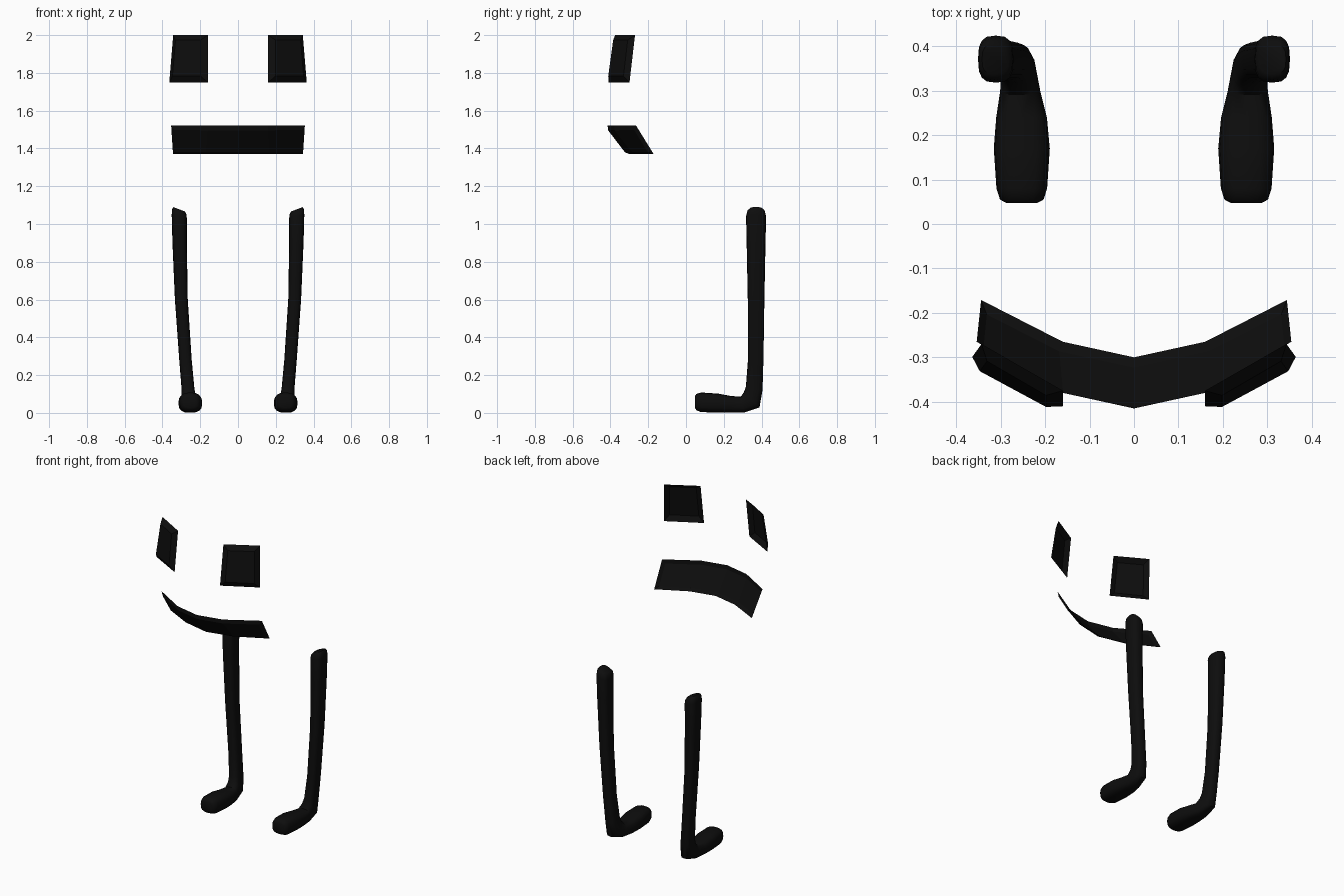
import bpy, bmesh, math
from mathutils import Vector

if "Cube" in bpy.data.objects:
    bpy.data.objects.remove(bpy.data.objects["Cube"])

black = bpy.data.materials.new("matte_black")
black.diffuse_color = (0.004, 0.004, 0.004, 1)
black.use_nodes = True
black.node_tree.nodes["Principled BSDF"].inputs["Base Color"].default_value = black.diffuse_color


def finish(name, bm):
    mesh = bpy.data.meshes.new(name)
    bm.to_mesh(mesh)
    bm.free()
    mesh.materials.append(black)
    obj = bpy.data.objects.new(name, mesh)
    bpy.context.collection.objects.link(obj)
    return obj


def plate(name, lower, upper, inset, depth):
    """Open sheet between two edges, with a bevelled raised centre."""
    bm = bmesh.new()
    lo = [bm.verts.new(p) for p in lower]
    up = [bm.verts.new(p) for p in upper]
    for i in range(len(lo) - 1):
        bm.faces.new((lo[i], lo[i + 1], up[i + 1], up[i]))
    bm.normal_update()
    bmesh.ops.inset_region(bm, faces=bm.faces[:], thickness=inset, depth=depth,
                           use_boundary=True, use_even_offset=True)
    return finish(name, bm)


# Eyes: slanted plates wrapping around the face
for side, label in ((-1, "left"), (1, "right")):
    lower = [(side * 0.16, -0.41, 1.75), (side * 0.364, -0.299, 1.75)]
    upper = [(side * 0.16, -0.375, 2.0), (side * 0.343, -0.27, 2.0)]
    if side < 0:
        lower.reverse()
        upper.reverse()
    plate(label + "_eye", lower, upper, 0.03, 0.024)

# Mouth: curved band leaning back toward its lower edge
low = [(0.344, -0.171), (0.16, -0.265), (0, -0.30)]
top = [(0.354, -0.265), (0.16, -0.38), (0, -0.415)]


def mirrored(half, z):
    return [(-x, y, z) for x, y in half] + [(x, y, z) for x, y in half[-2::-1]]


plate("mouth", mirrored(low, 1.37), mirrored(top, 1.522), 0.022, 0.013)

# Leg sections, toe to hip: x, y, z, half width, half depth, pitch, end slant
SECTIONS = [
    (0.2525, 0.047, 0.058, 0.034, 0.030, 0, 0),
    (0.2525, 0.055, 0.057, 0.049, 0.043, 0, 0),
    (0.2525, 0.080, 0.056, 0.057, 0.052, 0, 0),
    (0.2525, 0.170, 0.052, 0.063, 0.050, 0, 0),
    (0.2530, 0.240, 0.045, 0.057, 0.044, 0, 0),
    (0.2560, 0.300, 0.044, 0.045, 0.043, 12, 0),
    (0.2610, 0.348, 0.070, 0.039, 0.058, 45, 0),
    (0.2650, 0.361, 0.130, 0.034, 0.045, 78, 0),
    (0.2780, 0.369, 0.280, 0.033, 0.041, 90, 0),
    (0.3000, 0.371, 0.600, 0.034, 0.044, 90, 0),
    (0.3090, 0.371, 0.900, 0.038, 0.050, 90, 0),
    (0.3110, 0.371, 1.040, 0.040, 0.053, 90, 0.2),
    (0.3110, 0.371, 1.066, 0.038, 0.047, 90, 0.35),
    (0.3120, 0.371, 1.078, 0.030, 0.034, 90, 0.38),
]
SIDES = 16


def leg(name, side):
    bm = bmesh.new()
    rings = []
    for x, y, z, w, d, pitch, slant in SECTIONS:
        a = math.radians(pitch)
        ring = []
        for i in range(SIDES):
            t = 2 * math.pi * i / SIDES
            c, s = math.cos(t), math.sin(t)
            # rounded-square cross-section
            u = w * math.copysign(abs(c) ** 0.7, c)
            v = d * math.copysign(abs(s) ** 0.7, s)
            p = Vector((x + u, y - v * math.sin(a), z + v * math.cos(a) + slant * u))
            p.x *= side
            ring.append(bm.verts.new(p))
        rings.append(ring)
    for r0, r1 in zip(rings, rings[1:]):
        for i in range(SIDES):
            j = (i + 1) % SIDES
            bm.faces.new((r0[i], r0[j], r1[j], r1[i]))
    bm.faces.new(rings[0])
    bm.faces.new(rings[-1])
    bmesh.ops.recalc_face_normals(bm, faces=bm.faces[:])
    obj = finish(name, bm)
    bpy.context.view_layer.objects.active = obj
    obj.select_set(True)
    bpy.ops.object.shade_smooth_by_angle(angle=math.radians(50))
    obj.select_set(False)


# Legs with feet
leg("left_leg", -1)
leg("right_leg", 1)
